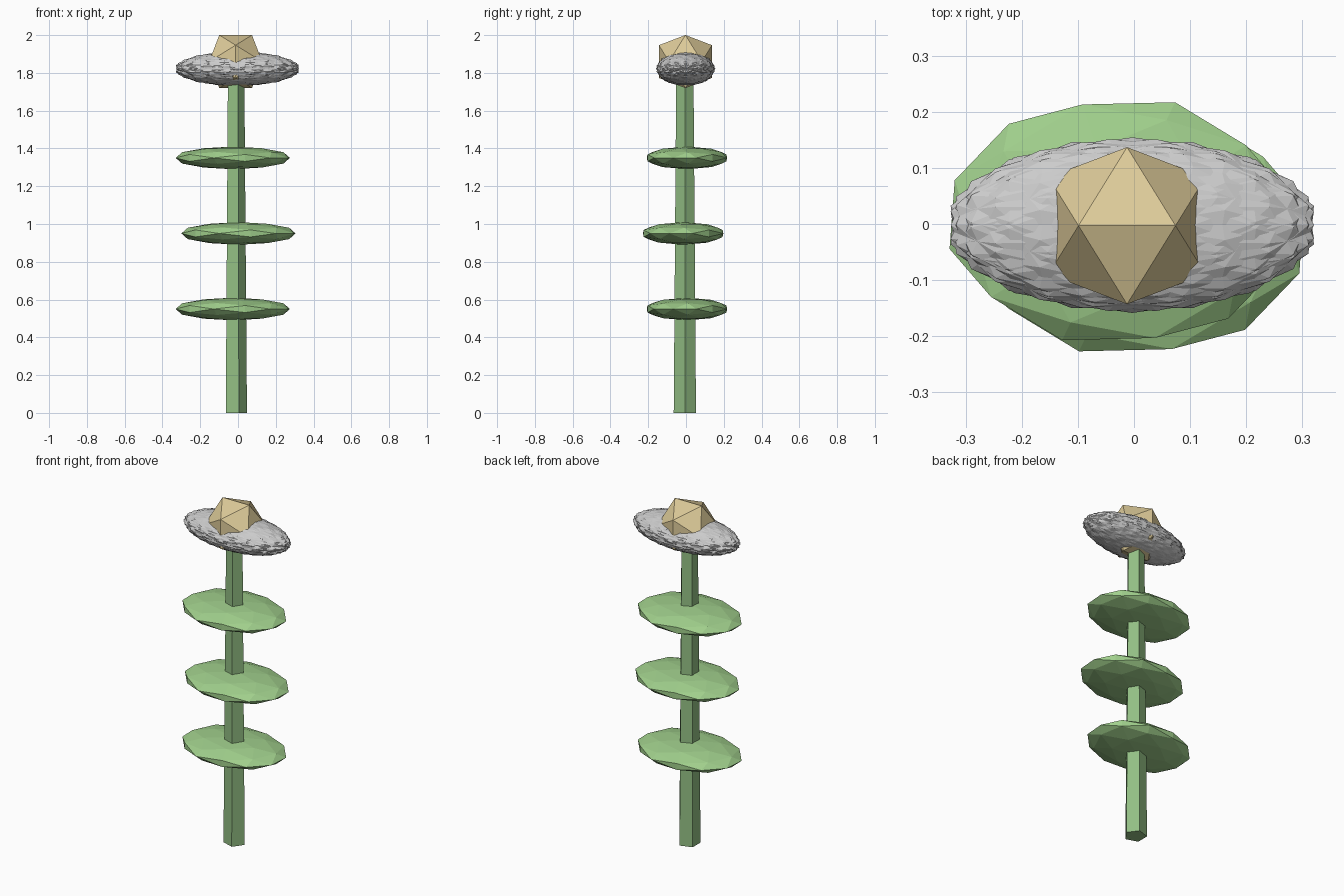
import bpy, bmesh, math
from mathutils import Matrix, Vector

if "Cube" in bpy.data.objects:
    bpy.data.objects.remove(bpy.data.objects["Cube"])

T = (1 + 5 ** 0.5) / 2
CX, CY = -0.0125, -0.003


def material(name, color):
    m = bpy.data.materials.new(name)
    m.diffuse_color = (*color, 1)
    m.use_nodes = True
    m.node_tree.nodes["Principled BSDF"].inputs["Base Color"].default_value = m.diffuse_color
    return m


def finish(name, bm, loc, mat=None):
    bmesh.ops.recalc_face_normals(bm, faces=bm.faces[:])
    me = bpy.data.meshes.new(name)
    bm.to_mesh(me)
    bm.free()
    ob = bpy.data.objects.new(name, me)
    ob.location = loc
    bpy.context.collection.objects.link(ob)
    if mat:
        me.materials.append(mat)
    return ob


def ico(name, loc, scale, rot=Matrix(), split=False, mat=None):
    """Edge-up icosahedron, optionally split once, turned first and then squashed."""
    bm = bmesh.new()
    for a in (-1, 1):
        for b in (-T, T):
            for co in ((a, 0, b), (0, b, a), (b, a, 0)):
                bm.verts.new(co)
    bmesh.ops.convex_hull(bm, input=bm.verts[:])
    if split:
        bmesh.ops.subdivide_edges(bm, edges=bm.edges[:], cuts=1, use_grid_fill=True)
    s = Vector(scale)
    for v in bm.verts:
        v.co = (rot @ v.co.normalized()) * 1.0
        v.co = Vector((v.co.x * s.x, v.co.y * s.y, v.co.z * s.z))
    return finish(name, bm, loc, mat)


stem_green = material("stem_green", (0.29, 0.52, 0.23))
leaf_green = material("leaf_green", (0.35, 0.62, 0.26))
gold = material("gold", (0.73, 0.6, 0.32))

# tapered five-sided stem, one corner towards +x
bm = bmesh.new()
H = 1.8
bmesh.ops.create_cone(bm, cap_ends=True, segments=5, radius1=0.062, radius2=0.048, depth=H)
corner = max(bm.verts, key=lambda v: v.co.xy.length).co
turn = Matrix.Rotation(-math.atan2(corner.y, corner.x), 4, 'Z')
bmesh.ops.transform(bm, matrix=turn, verts=bm.verts[:])
finish("stem", bm, (CX - 0.002, CY - 0.003, H / 2), stem_green)

# three flat leaves, each turned half a circle from the one below
for i in range(3):
    side = 1 if i % 2 == 0 else -1
    rot = Matrix.Rotation(math.radians(-19) + math.pi * i, 3, 'Z')
    ico(f"leaf_{i + 1}", (CX - 0.015 * side, CY - 0.002 + 0.010 * side, 0.55 + 0.4 * i),
        (0.31, 0.225, 0.06), rot, True, leaf_green)

# flower head: overlapping petals spun about x, then squashed
N = 8
tilt = Matrix.Rotation(math.radians(-19), 3, 'Z')
for i in range(N):
    rot = Matrix.Rotation(2 * math.pi * i / N, 3, 'X') @ tilt
    ico(f"petal_{i + 1}", (-0.003, -0.002, 1.822), (0.333, 0.157, 0.092), rot, True)

# flower centre
ico("flower_centre", (CX, CY, 1.86), (0.165,) * 3, mat=gold)
